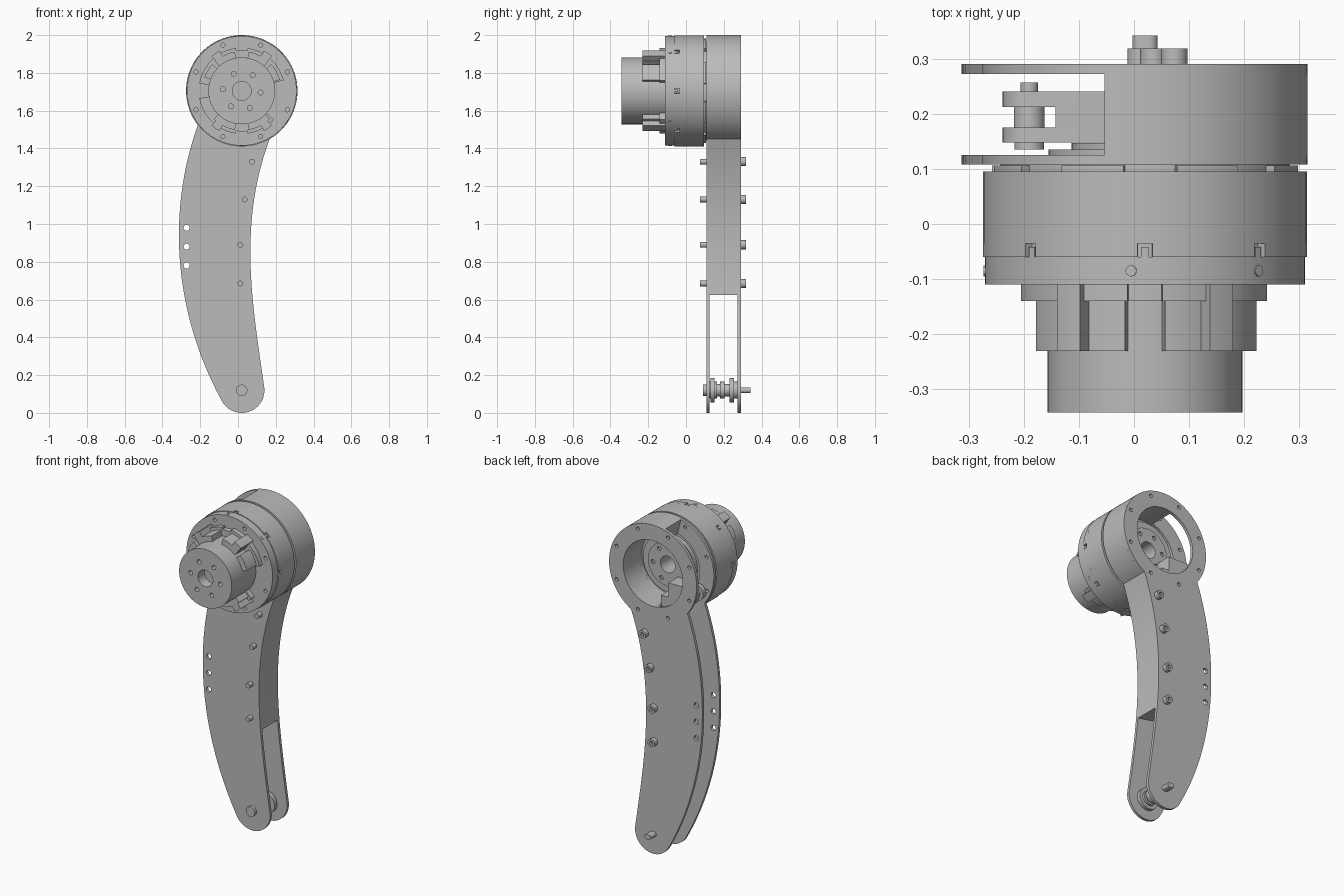
import bpy, bmesh
from math import sin, cos, radians, pi
from mathutils import Vector
from mathutils.geometry import interpolate_bezier

cube = bpy.data.objects.get("Cube")
if cube:
    bpy.data.objects.remove(cube, do_unlink=True)

grey = bpy.data.materials.new("machined_grey")
grey.use_nodes = True
grey.diffuse_color = (0.5, 0.5, 0.5, 1)
grey.node_tree.nodes["Principled BSDF"].inputs["Base Color"].default_value = (0.5, 0.5, 0.5, 1)

HUB = (0.02, 1.705)
FOOT = (0.02, 0.12)
R = 0.295


def arc(c, r, a0, a1, n=48):
    """Points along an arc in the x-z plane, angles in degrees."""
    angles = [radians(a0 + (a1 - a0) * i / n) for i in range(n + 1)]
    return [(c[0] + r * cos(a), c[1] + r * sin(a)) for a in angles]


def circle(c, r, n=72):
    return arc(c, r, 0, 360, n)[:-1]


def sector(c, r0, r1, a0, a1, n=32):
    return arc(c, r1, a0, a1, n) + arc(c, r0, a1, a0, n)


def box(x0, x1, z0, z1):
    return [(x0, z0), (x1, z0), (x1, z1), (x0, z1)]


def bezier(*pts, n=28):
    p0, h0, h1, p1 = [Vector(p).to_3d() for p in pts]
    return [(v.x, v.y) for v in interpolate_bezier(p0, h0, h1, p1, n)]


def around(c, r, count, start=0):
    return [(c[0] + r * cos(a), c[1] + r * sin(a))
            for a in [radians(start) + 2 * pi * i / count for i in range(count)]]


def extrude(name, loops, y0, y1):
    """Fill closed loops (inner loops become holes) and extrude from y0 to y1."""
    curve = bpy.data.curves.new(name, "CURVE")
    curve.dimensions = "2D"
    curve.fill_mode = "BOTH"
    curve.extrude = (y1 - y0) / 2
    for loop in loops:
        spline = curve.splines.new("POLY")
        spline.points.add(len(loop) - 1)
        for p, (x, z) in zip(spline.points, loop):
            p.co = (x, z, 0, 1)
        spline.use_cyclic_u = True
    temp = bpy.data.objects.new(name + "_profile", curve)
    bpy.context.collection.objects.link(temp)
    bpy.context.view_layer.update()
    mesh = bpy.data.meshes.new_from_object(temp.evaluated_get(bpy.context.evaluated_depsgraph_get()))
    bpy.data.objects.remove(temp, do_unlink=True)
    bm = bmesh.new()
    bm.from_mesh(mesh)
    for v in bm.verts:
        v.co = (v.co.x, (y0 + y1) / 2 + v.co.z, v.co.y)
    bmesh.ops.remove_doubles(bm, verts=bm.verts, dist=1e-5)
    bmesh.ops.recalc_face_normals(bm, faces=bm.faces)
    bm.to_mesh(mesh)
    bm.free()
    mesh.materials.clear()
    mesh.materials.append(grey)
    obj = bpy.data.objects.new(name, mesh)
    bpy.context.collection.objects.link(obj)
    bpy.ops.object.select_all(action="DESELECT")
    obj.select_set(True)
    bpy.context.view_layer.objects.active = obj
    bpy.ops.object.shade_smooth_by_angle(angle=radians(25))
    return obj


def stack(name, c, steps):
    """Coaxial discs, each given as (radius, y0, y1)."""
    for i, (r, y0, y1) in enumerate(steps):
        extrude(f"{name}_{i + 1}", [circle(c, r, 40)], y0, y1)


# Curved side plates
head_arc = arc(HUB, R, -60, 218, 80)
foot_arc = arc(FOOT, 0.12, 210, 370, 32)
outer_edge = bezier(head_arc[-1], (-0.35, 1.15), (-0.38, 0.6), foot_arc[0])
inner_edge = bezier(foot_arc[-1], (0.075, 0.58), (0.0, 1.0), head_arc[0])
outline = head_arc + outer_edge[1:-1] + foot_arc + inner_edge[1:-1]
slots = [circle((-0.272, z), 0.016, 20) for z in (0.98, 0.88, 0.78)]
rim_holes = [circle(p, 0.011, 14) for p in around(HUB, 0.265, 8, 22.5)]
for name, y0, y1 in (("front_plate", 0.108, 0.125), ("back_plate", 0.272, 0.29)):
    extrude(name, [outline, circle(HUB, 0.2)] + slots + rim_holes, y0, y1)

# Spacer between the plates: head wall and leg rib
extrude("head_wall", [sector(HUB, 0.2, R, -97, 104.5, 64)], 0.125, 0.272)
rib = [p for p in inner_edge if p[1] > 0.6]
extrude("leg_rib", [rib + [(x - 0.105, z + 0.02) for x, z in reversed(rib)]], 0.125, 0.272)

# Through bolts along the rib
for i, p in enumerate([(0.073, 1.33), (0.035, 1.13), (0.012, 0.89), (0.012, 0.685)]):
    extrude(f"bolt_head_{i}", [circle(p, 0.024, 24), circle(p, 0.012, 6)], 0.29, 0.318)
    extrude(f"bolt_socket_floor_{i}", [circle(p, 0.014, 6)], 0.288, 0.3)
    extrude(f"bolt_tip_{i}", [circle(p, 0.015, 20)], 0.075, 0.11)

# Foot axle and roller
stack("foot_axle", FOOT, [(0.03, 0.09, 0.126), (0.045, 0.124, 0.13), (0.065, 0.13, 0.152),
                          (0.045, 0.152, 0.165), (0.032, 0.165, 0.23), (0.045, 0.18, 0.205),
                          (0.065, 0.23, 0.255), (0.045, 0.255, 0.273)])
extrude("foot_pin", [arc((0.028, 0.12), 0.015, -90, 90, 12) + arc((0.012, 0.12), 0.015, 90, 270, 12)],
        0.27, 0.342)

# Belt tensioner in the open side of the head
IDLER = (-0.19, 1.6)
stack("tensioner_idler", IDLER, [(0.016, 0.135, 0.257), (0.027, 0.135, 0.15), (0.028, 0.175, 0.212)])
for name, y0, y1 in (("lower", 0.148, 0.175), ("upper", 0.212, 0.24)):
    extrude("tensioner_arm_" + name,
            [arc(IDLER, 0.048, 90, 270, 20) + [(-0.1, 1.552), (-0.1, 1.648)]], y0, y1)
extrude("tensioner_block", [box(-0.142, -0.05, 1.552, 1.648)], 0.148, 0.24)
extrude("tensioner_foot", [box(-0.1, 0.0, 1.45, 1.56)], 0.148, 0.24)

# Motor body, with a notched front rim and a notched rear lip
bore = circle(HUB, 0.05, 40)
extrude("motor_body", [circle(HUB, 0.2941, 96), bore], -0.035, 0.095)
extrude("motor_rim_core", [circle(HUB, 0.278), bore], -0.06, -0.035)
for i in range(8):
    a = 45 * i
    extrude(f"motor_rim_{i}", [sector(HUB, 0.27, 0.2941, a + 2.6, a + 42.4, 16)], -0.06, -0.035)
    extrude(f"rim_screw_{i}", [sector(HUB, 0.27, 0.29, a - 1.4, a + 1.4, 4)], -0.06, -0.042)
    extrude(f"rear_lip_{i}", [sector(HUB, 0.24, 0.28, a + 8, a + 33, 12)], 0.095, 0.106)
extrude("motor_rear_ring", [circle(HUB, 0.262), bore], 0.095, 0.109)

# Output flange facing the back, with a bolt circle
flange_bolts = around(HUB, 0.1, 6, -5)
holes = [circle(p, 0.013, 16) for p in flange_bolts]
extrude("output_disc", [circle(HUB, 0.175), bore], 0.105, 0.135)
extrude("output_boss", [circle(HUB, 0.133), bore] + holes, 0.135, 0.147)
extrude("bore_web", [box(-0.03, 0.02, 1.66, 1.75)], 0.02, 0.04)

# Front mounting flange
extrude("front_flange", [circle(HUB, 0.29, 96), bore] +
        [circle(p, 0.011, 14) for p in around(HUB, 0.262, 8, 22.5)], -0.11, -0.06)
for i, a in enumerate((45, 95, 180, 270, 325)):
    d = Vector((cos(radians(a)), 0, sin(radians(a))))
    bpy.ops.mesh.primitive_cylinder_add(
        vertices=16, radius=0.01, depth=0.012,
        location=Vector((HUB[0], -0.085, HUB[1])) + d * 0.287,
        rotation=d.to_track_quat("Z", "Y").to_euler())
    screw = bpy.context.object
    screw.name = f"set_screw_{i}"
    screw.data.materials.append(grey)

# Stepped collar segments around the front housing
for i, (a0, a1) in enumerate([(14, 82), (98, 170), (190, 262), (278, 318)]):
    extrude(f"collar_step_{i}", [sector(HUB, 0.17, 0.228, a0, a1)], -0.14, -0.11)
for i, a in enumerate((90, 270)):
    extrude(f"collar_key_{i}", [sector(HUB, 0.17, 0.215, a - 10, a + 10, 8)], -0.14, -0.11)
for i, (a0, a1) in enumerate([(16, 42), (48, 80), (100, 132), (138, 160), (225, 260), (280, 315)]):
    extrude(f"collar_tab_{i}", [sector(HUB, 0.17, 0.21, a0, a1, 16)], -0.23, -0.14)
for i, a in enumerate((55, 125, 235, 305)):
    extrude(f"collar_lug_{i}", [sector(HUB, 0.2, 0.243, a - 6, a + 6, 6)], -0.23, -0.11)

# Front housing with centre bore and bolt circle
extrude("front_housing", [circle(HUB, 0.177, 96), bore] + holes, -0.342, -0.1)
extrude("housing_web", [circle(HUB, 0.16)], -0.28, -0.25)
